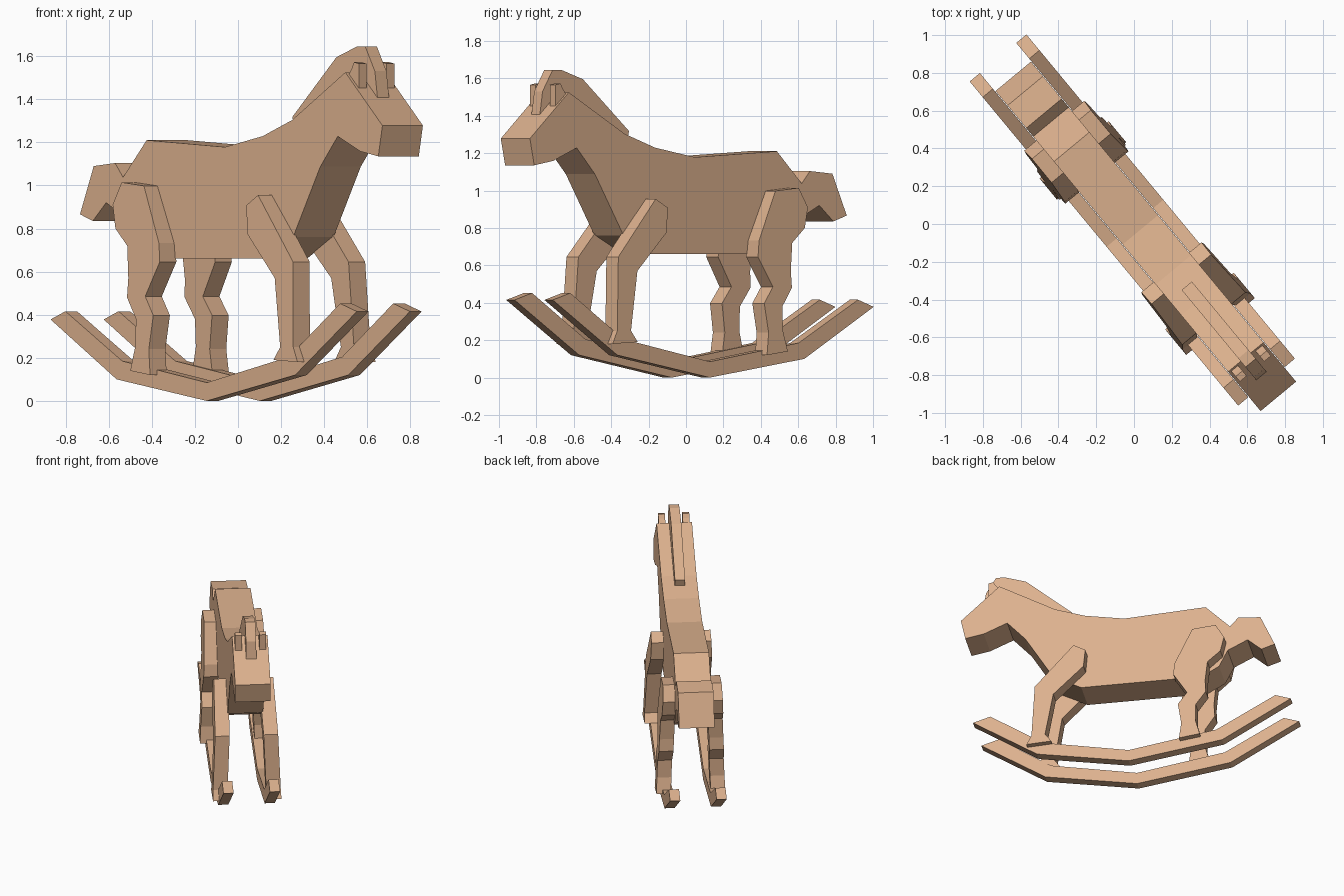
import bpy, bmesh, math
from mathutils import Matrix

wood = bpy.data.materials.new("wood")
wood.diffuse_color = (0.72, 0.44, 0.27, 1)

# Horse is modelled along +x, then turned to its final heading
PLACE = Matrix.Translation((0.005, 0.004, 0)) @ Matrix.Rotation(math.radians(-50.36), 4, 'Z')


def plank(name, profile, v0, v1, splay=0.0):
    """Flat board: side profile (length, height) extruded from v0 to v1."""
    bm = bmesh.new()
    sides = []
    for v in (v0, v1):
        sides.append([bm.verts.new((u, v + splay * (0.95 - z), z)) for u, z in profile])
    a, b = sides
    bm.faces.new(a)
    bm.faces.new(b[::-1])
    n = len(profile)
    for i in range(n):
        j = (i + 1) % n
        bm.faces.new((a[i], b[i], b[j], a[j]))
    bmesh.ops.recalc_face_normals(bm, faces=bm.faces)
    bm.transform(PLACE)
    mesh = bpy.data.meshes.new(name)
    bm.to_mesh(mesh)
    bm.free()
    mesh.materials.append(wood)
    obj = bpy.data.objects.new(name, mesh)
    bpy.context.collection.objects.link(obj)
    return obj


def pair(name, profile, inner, outer, splay=0.0):
    """Same board on both sides of the centre line."""
    plank(name + "_right", profile, -outer, -inner, -splay)
    plank(name + "_left", profile, inner, outer, splay)


# Body, head and tail in one silhouette
body = [(0.92, 1.525), (1.19, 1.278), (1.16, 1.135), (1.03, 1.158), (0.865, 1.228),
        (0.738, 1.087), (0.54, 0.76), (0.346, 0.66), (-0.50, 0.66), (-0.62, 0.73),
        (-0.68, 0.85), (-0.82, 0.92), (-0.917, 0.835), (-1.01, 0.866), (-0.91, 1.09),
        (-0.755, 1.104), (-0.697, 1.038), (-0.525, 1.21), (0.045, 1.178),
        (0.32, 1.229), (0.532, 1.303)]
plank("body", body, -0.122, 0.122)

# Mane
mane = [(0.43, 1.318), (0.75, 1.595), (0.90, 1.645), (0.96, 1.645), (1.03, 1.53),
        (1.05, 1.40), (0.90, 1.48), (0.45, 1.24)]
plank("mane", mane, -0.035, 0.035)

# Ears
ear = [(0.915, 1.50), (0.95, 1.545), (0.965, 1.572), (1.0, 1.565), (1.0, 1.43), (0.915, 1.45)]
pair("ear", ear, 0.06, 0.107)

# Front legs
front_leg = [(0.385, 0.955), (0.655, 0.645), (0.675, 0.25), (0.71, 0.18), (0.535, 0.19),
             (0.58, 0.25), (0.525, 0.57), (0.315, 0.776), (0.303, 0.908)]
pair("front_leg", front_leg, 0.105, 0.205, 0.04)

# Hind legs
hind_leg = [(-0.61, 1.014), (-0.447, 0.998), (-0.325, 0.732), (-0.315, 0.645),
            (-0.413, 0.485), (-0.35, 0.397), (-0.375, 0.24), (-0.36, 0.12), (-0.505, 0.14),
            (-0.475, 0.25), (-0.475, 0.38), (-0.545, 0.48), (-0.54, 0.57), (-0.555, 0.72),
            (-0.645, 0.80), (-0.67, 0.91)]
pair("hind_leg", hind_leg, 0.105, 0.205, 0.04)

# Rockers
rocker = [(-1.136, 0.378), (-0.655, 0.10), (0.0, 0.0), (0.643, 0.12), (1.092, 0.415),
          (0.97, 0.452), (0.60, 0.205), (0.0, 0.085), (-0.615, 0.185), (-1.028, 0.416)]
pair("rocker", rocker, 0.125, 0.195)
